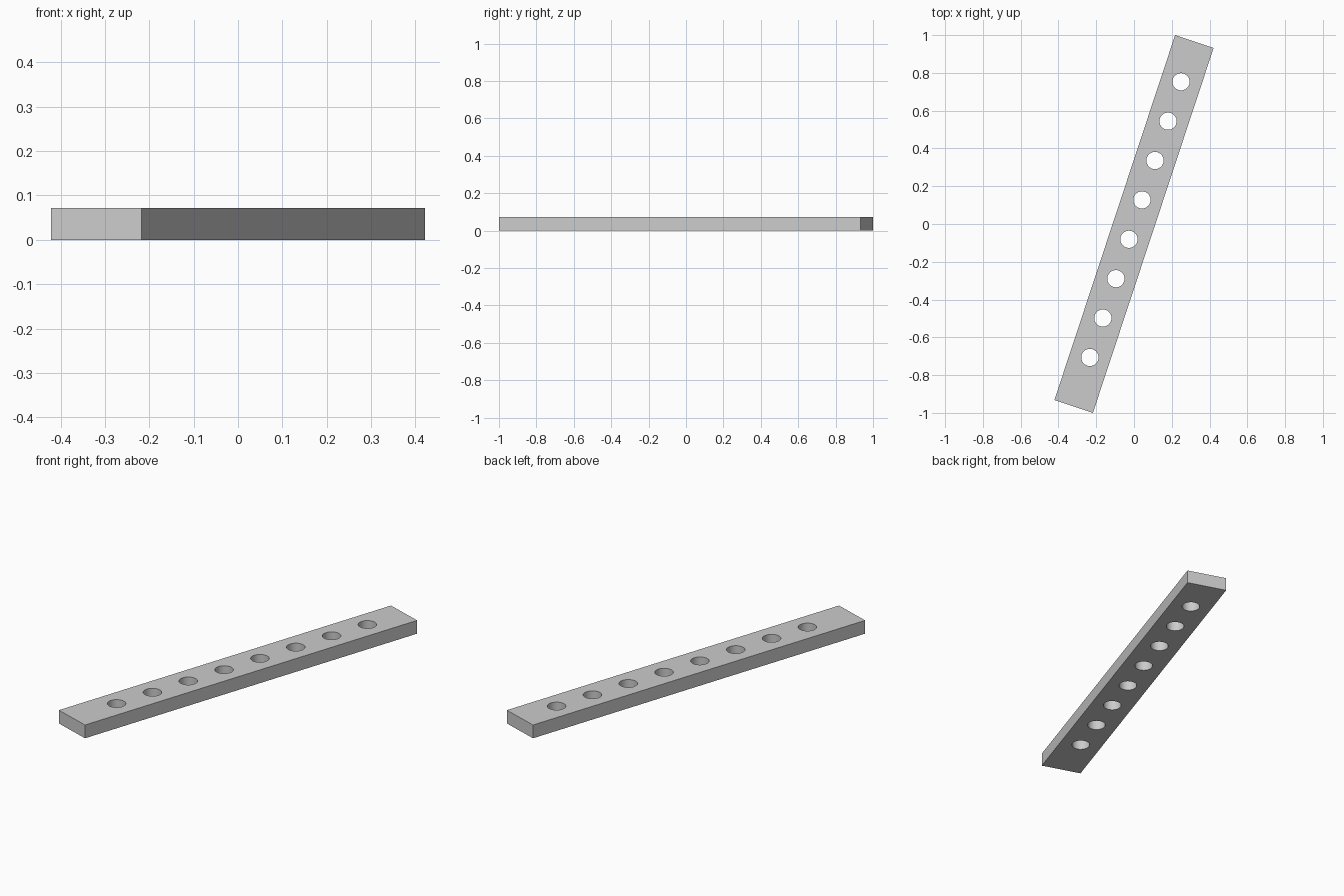
import bpy
import math

if "Cube" in bpy.data.objects:
    bpy.data.objects.remove(bpy.data.objects["Cube"], do_unlink=True)

LENGTH, WIDTH, HEIGHT = 2.035, 0.215, 0.072
ANGLE = math.radians(-18.3)
HOLES, PITCH, RADIUS, SHIFT = 8, 0.2196, 0.0455, 0.0245

# Plain grey metal
grey = bpy.data.materials.new("grey")
grey.use_nodes = True
colour = (0.6, 0.6, 0.6, 1)
grey.diffuse_color = colour
grey.node_tree.nodes["Principled BSDF"].inputs["Base Color"].default_value = colour

# Flat bar, turned on the ground plane
bpy.ops.mesh.primitive_cube_add(size=1, location=(0, 0, HEIGHT / 2))
bar = bpy.context.object
bar.name = "drilled_bar"
bar.scale = (WIDTH, LENGTH, HEIGHT)
bpy.ops.object.transform_apply(location=False, rotation=False, scale=True)
bar.rotation_euler.z = ANGLE
bar.data.materials.append(grey)

# Row of round through holes
for i in range(HOLES):
    along = SHIFT + (i - (HOLES - 1) / 2) * PITCH
    bpy.ops.mesh.primitive_cylinder_add(
        vertices=48, radius=RADIUS, depth=HEIGHT * 3,
        location=(-along * math.sin(ANGLE), along * math.cos(ANGLE), HEIGHT / 2))
    cutter = bpy.context.object
    cutter.name = f"hole_cutter_{i + 1}"
    cutter.data.materials.append(grey)
    cut = bar.modifiers.new(f"hole_{i + 1}", 'BOOLEAN')
    cut.operation = 'DIFFERENCE'
    cut.solver = 'EXACT'
    cut.object = cutter

# Apply the cuts and remove the cutters
bpy.ops.object.select_all(action='DESELECT')
bar.select_set(True)
bpy.context.view_layer.objects.active = bar
for cut in list(bar.modifiers):
    cutter = cut.object
    bpy.ops.object.modifier_apply(modifier=cut.name)
    bpy.data.objects.remove(cutter, do_unlink=True)
bpy.ops.object.shade_smooth_by_angle(angle=math.radians(30))
